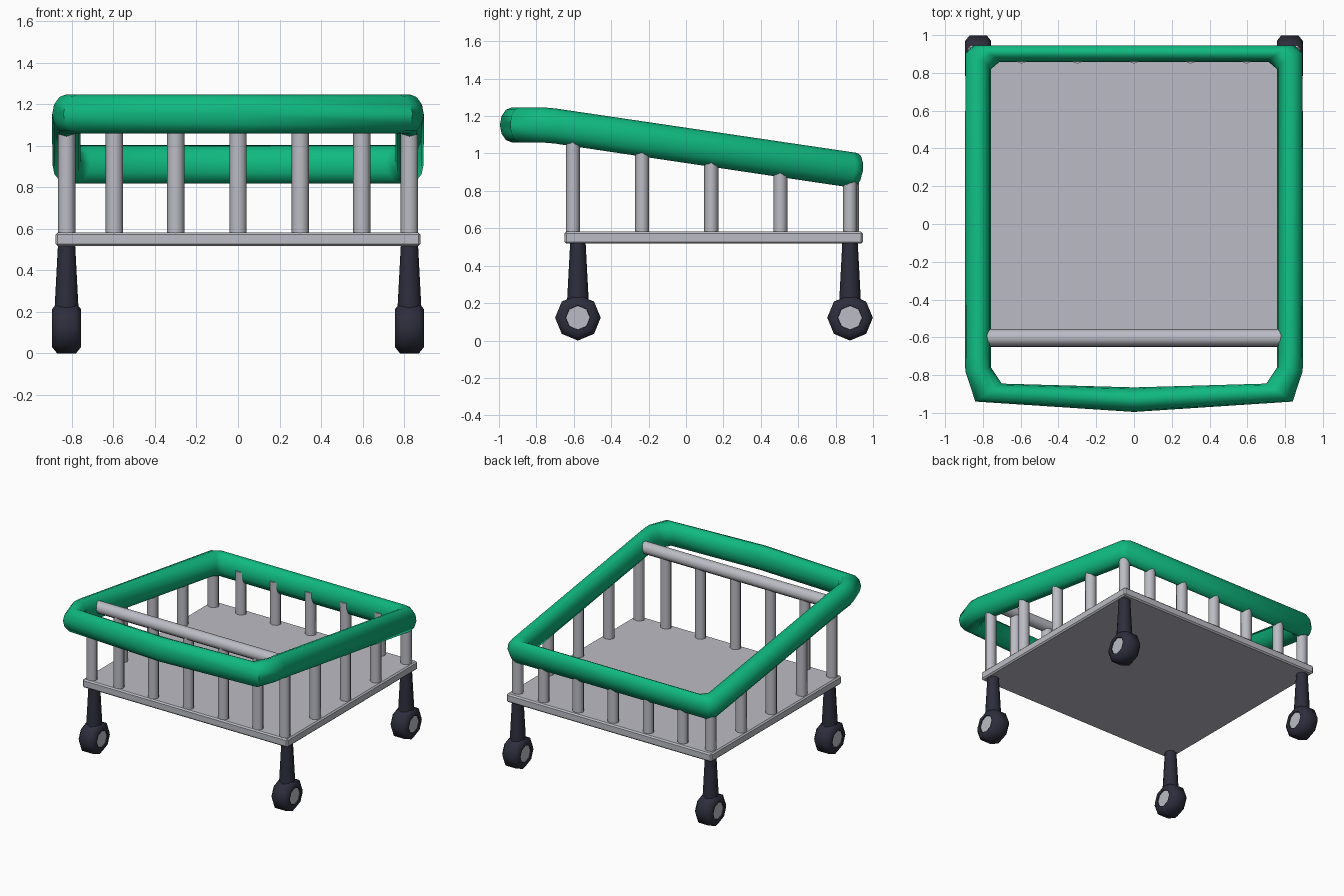
import bpy, bmesh, math
from mathutils import Vector, Matrix

if "Cube" in bpy.data.objects:
    bpy.data.objects.remove(bpy.data.objects["Cube"])


def material(name, rgb):
    m = bpy.data.materials.new(name)
    m.diffuse_color = (*rgb, 1)
    m.use_nodes = True
    m.node_tree.nodes["Principled BSDF"].inputs["Base Color"].default_value = m.diffuse_color
    return m


GREEN = material("green", (0.005, 0.485, 0.215))
GRAY = material("light gray", (0.50, 0.505, 0.555))
DARK = material("dark navy", (0.027, 0.027, 0.046))


def finish(name, bm, mats, angle=50):
    bmesh.ops.recalc_face_normals(bm, faces=bm.faces)
    me = bpy.data.meshes.new(name)
    bm.to_mesh(me)
    bm.free()
    ob = bpy.data.objects.new(name, me)
    bpy.context.collection.objects.link(ob)
    for m in mats:
        me.materials.append(m)
    bpy.ops.object.select_all(action='DESELECT')
    ob.select_set(True)
    bpy.context.view_layer.objects.active = ob
    bpy.ops.object.shade_smooth_by_angle(angle=math.radians(angle))
    return ob


def loft(bm, rings, closed=False):
    """Skin a list of rings of points; cap the ends unless closed."""
    vs = [[bm.verts.new(p) for p in r] for r in rings]
    n = len(vs[0])
    for i in range(len(vs) if closed else len(vs) - 1):
        a, b = vs[i], vs[(i + 1) % len(vs)]
        for j in range(n):
            k = (j + 1) % n
            bm.faces.new((a[j], a[k], b[k], b[j]))
    if not closed:
        bm.faces.new(vs[0])
        bm.faces.new(vs[-1])


def upright(bm, x, y, z0, z1, r0, r1, flat=1.0):
    """Eight-sided upright, optionally flattened in y."""
    angs = [math.tau * i / 8 for i in range(8)]
    loft(bm, [[(x + r * math.cos(a), y + r * flat * math.sin(a), z) for a in angs]
              for z, r in ((z0, r0), (z1, r1))])


def rail_z(y):
    return min(1.153, 1.147 - 0.148 * (y + 0.7))


# Tray plate
bm = bmesh.new()
bmesh.ops.create_cube(bm, size=1, matrix=Matrix.Translation((0, 0.1475, 0.55))
                      @ Matrix.Diagonal((1.755, 1.595, 0.065, 1)))
bmesh.ops.bevel(bm, geom=bm.edges[:], offset=0.01, segments=1, affect='EDGES')
finish("tray", bm, [GRAY], 30)

# Sloping padded top rail: outer and inner points of each oval section
half = [((0.85, 0.945), (0.71, 0.860)),
        ((0.893, 0.905), (0.757, 0.82)),
        ((0.895, -0.70), (0.757, -0.70)),
        ((0.893, -0.78), (0.757, -0.76)),
        ((0.84, -0.94), (0.70, -0.845))]
sections = half + [((0, -0.995), (0, -0.865))]
sections += [((-o[0], o[1]), (-i[0], i[1])) for o, i in reversed(half)]
rings = []
for o, i in sections:
    po, pi = Vector((*o, rail_z(o[1]))), Vector((*i, rail_z(i[1])))
    c, side = (po + pi) / 2, (po - pi) / 2
    up = Vector((0, 0.145 if c.y > -0.65 else 0, 1)).normalized() * 0.094
    rings.append([c + side * math.cos(math.tau * k / 12) + up * math.sin(math.tau * k / 12)
                  for k in range(12)])
bm = bmesh.new()
loft(bm, rings, closed=True)
finish("top_rail", bm, [GREEN], 65)

# Basket posts on all four sides
XS = (-0.595, -0.30, 0, 0.30, 0.595)
spots = [(x, y) for x in XS for y in (-0.605, 0.887)]
spots += [(s * 0.825, y) for s in (-1, 1) for y in (-0.605, -0.235, 0.135, 0.505, 0.877)]
bm = bmesh.new()
for x, y in spots:
    upright(bm, x, y, 0.56, rail_z(y), 0.042, 0.042, 0.9)
finish("basket_posts", bm, [GRAY])

# Front cross bar
bm = bmesh.new()
bmesh.ops.create_cone(bm, cap_ends=True, segments=10, radius1=0.046, radius2=0.046, depth=1.62,
                      matrix=Matrix.Translation((0, -0.602, 1.15)) @ Matrix.Rotation(math.pi / 2, 4, 'Y'))
finish("front_cross_bar", bm, [GRAY])

# Legs and wheels
R = 0.122
profile = [(0.064, -0.062), (0.066, -0.069), (0.092, -0.069), (R, -0.045),
           (R, 0.045), (0.092, 0.069), (0.066, 0.069), (0.064, 0.062)]
for sx, sn in ((-1, "left"), (1, "right")):
    for y, yn in ((-0.578, "front"), (0.877, "back")):
        bm = bmesh.new()
        upright(bm, sx * 0.825, y, 0.19, 0.53, 0.059, 0.041)
        finish(f"{yn}_{sn}_leg", bm, [DARK])
        bm = bmesh.new()
        loft(bm, [[(sx * 0.825 + px, y + r * math.cos(math.tau * k / 8),
                    R + r * math.sin(math.tau * k / 8)) for k in range(8)] for r, px in profile])
        for f in bm.faces:
            if len(f.verts) == 8:      # hub discs
                f.material_index = 1
        finish(f"{yn}_{sn}_wheel", bm, [DARK, GRAY])
